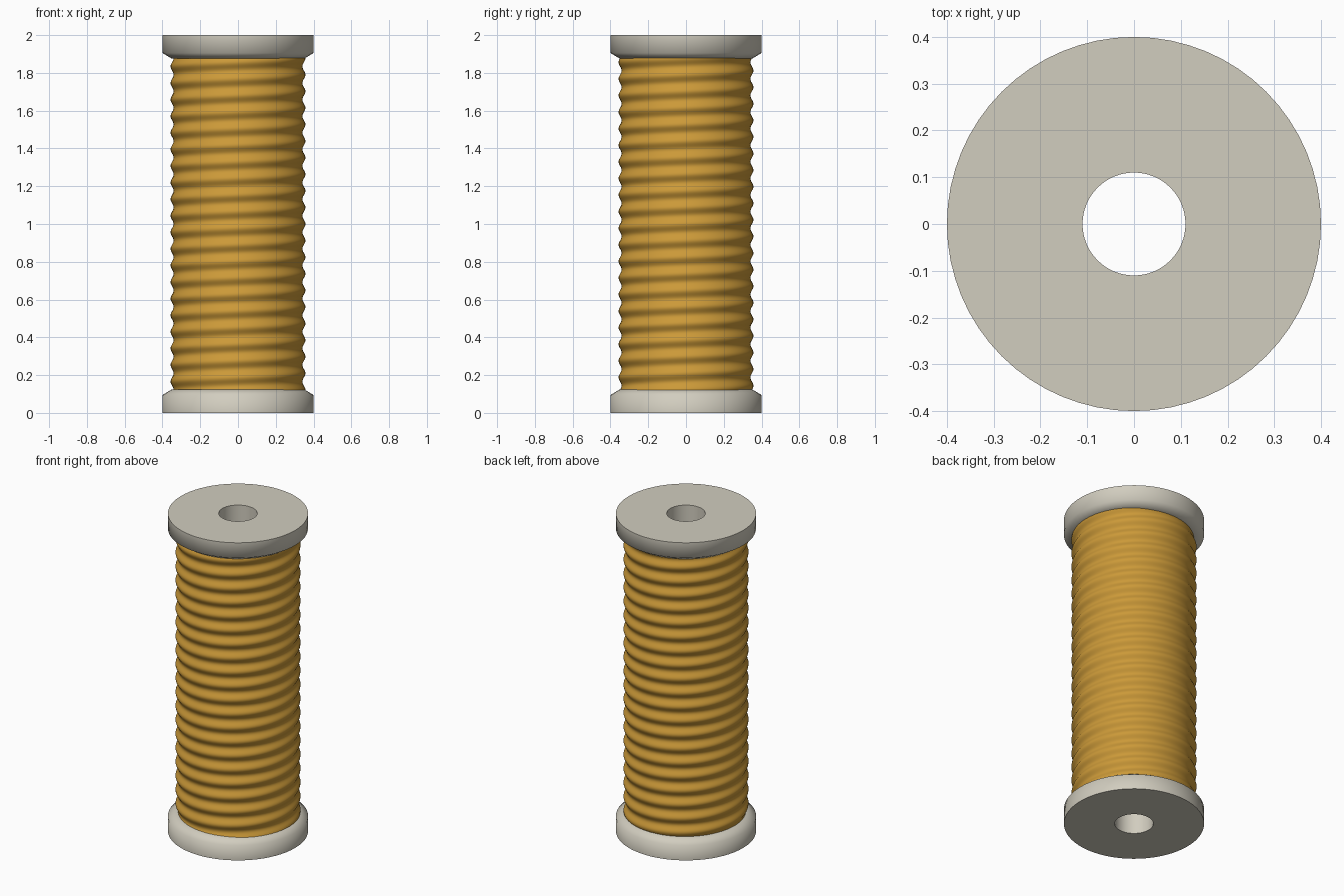
import bpy, bmesh, math

if "Cube" in bpy.data.objects:
    bpy.data.objects.remove(bpy.data.objects["Cube"])

SEG = 64


def material(name, rgb):
    m = bpy.data.materials.new(name)
    m.diffuse_color = (*rgb, 1)
    m.use_nodes = True
    m.node_tree.nodes["Principled BSDF"].inputs["Base Color"].default_value = m.diffuse_color
    return m


def ring_mesh(name, rings, mat, angle, closed):
    """Skin a stack of rings; each ring is a function of angle giving (radius, z)."""
    bm = bmesh.new()
    rows = []
    for ring in rings:
        row = []
        for i in range(SEG):
            a = 2 * math.pi * i / SEG
            r, z = ring(a)
            row.append(bm.verts.new((r * math.cos(a), r * math.sin(a), z)))
        rows.append(row)
    pairs = list(zip(rows, rows[1:]))
    if closed:
        pairs.append((rows[-1], rows[0]))
    for lo, hi in pairs:
        for i in range(SEG):
            j = (i + 1) % SEG
            bm.faces.new((lo[i], lo[j], hi[j], hi[i]))
    me = bpy.data.meshes.new(name)
    bm.to_mesh(me)
    bm.free()
    me.materials.append(mat)
    ob = bpy.data.objects.new(name, me)
    bpy.context.collection.objects.link(ob)
    bpy.ops.object.select_all(action='DESELECT')
    ob.select_set(True)
    bpy.context.view_layer.objects.active = ob
    bpy.ops.object.shade_smooth_by_angle(angle=math.radians(angle))
    return ob


cream = material("cream_plastic", (0.64, 0.61, 0.52))
gold = material("golden_thread", (0.60, 0.32, 0.04))

# Spool: bored core with a chamfered flange at each end
half = [(0.11, 0), (0.40, 0), (0.40, 0.095), (0.35, 0.125), (0.325, 0.125)]
profile = half + [(r, 2 - z) for r, z in reversed(half)]
ring_mesh("spool", [lambda a, p=p: p for p in profile], cream, 65, True)

# Wound thread: twenty turns of a rounded helical ridge
Z0, Z1, TURNS, STEPS = 0.122, 1.878, 20, 12
pitch = (Z1 - Z0) / TURNS


def winding(z):
    return lambda a: (0.349 + 0.008 * math.cos(2 * math.pi * (z - Z0) / pitch - a), z)


n = TURNS * STEPS
ring_mesh("thread", [winding(Z0 + (Z1 - Z0) * k / n) for k in range(n + 1)], gold, 60, False)
